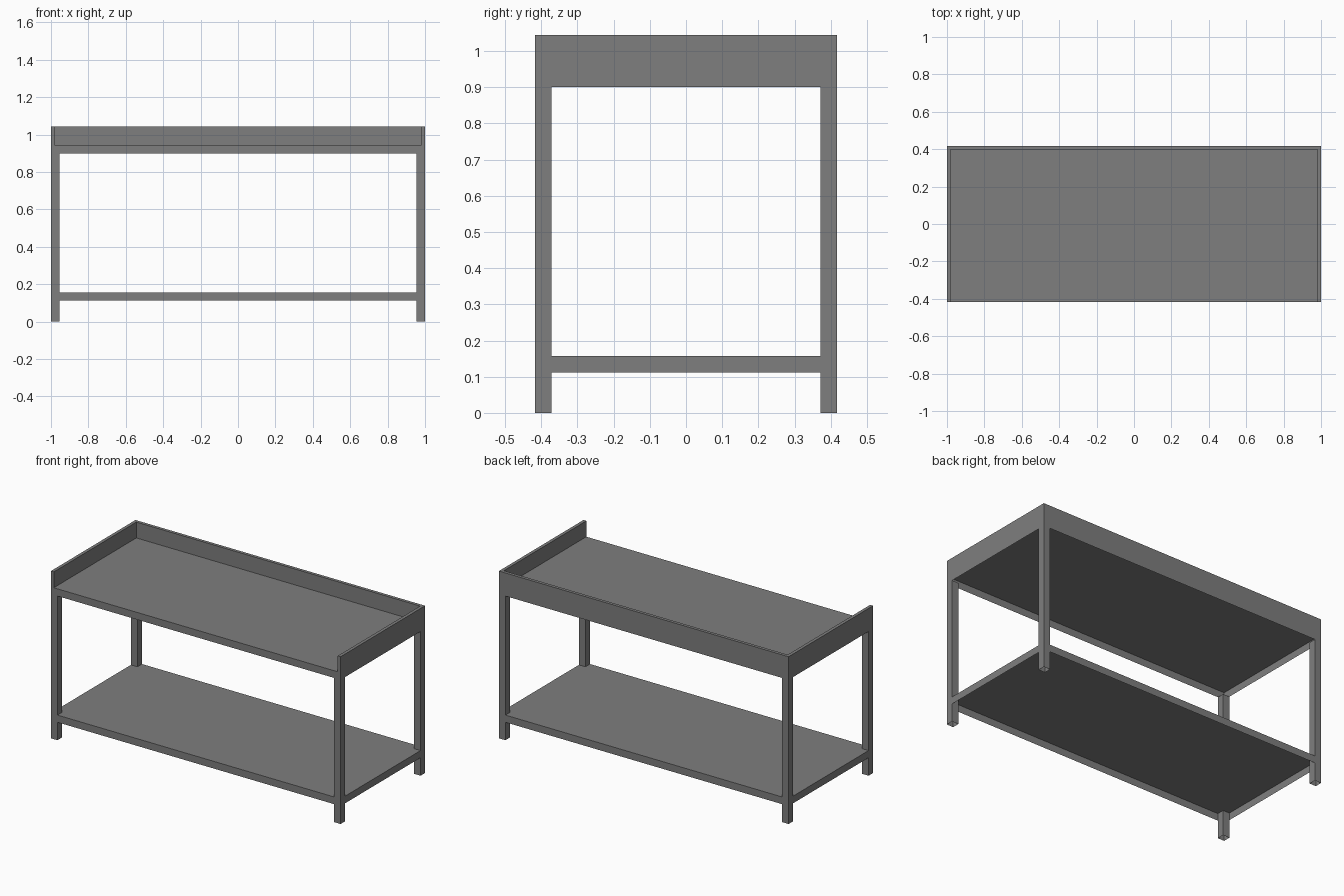
import bpy, bmesh

if "Cube" in bpy.data.objects:
    bpy.data.objects.remove(bpy.data.objects["Cube"])

X, Y = 1.0, 0.417      # half length, half depth
LEG = 0.045            # leg width and board height
RIM = 0.02             # upstand thickness
SHELF_Z, TOP_Z, RIM_Z = 0.112, 0.9, 1.044

# Dark grey steel
steel = bpy.data.materials.new("dark_steel")
steel.diffuse_color = (0.21, 0.21, 0.21, 1)
steel.use_nodes = True
steel.node_tree.nodes["Principled BSDF"].inputs["Base Color"].default_value = steel.diffuse_color


def extrude_outline(name, points, z0, z1):
    """Flat outline pulled upward, left open underneath like folded sheet."""
    bm = bmesh.new()
    base = bm.faces.new([bm.verts.new((x, y, z0)) for x, y in points])
    base.normal_update()
    res = bmesh.ops.extrude_face_region(bm, geom=[base], use_keep_orig=True)
    top = [v for v in res["geom"] if isinstance(v, bmesh.types.BMVert)]
    bmesh.ops.translate(bm, verts=top, vec=(0, 0, z1 - z0))
    bmesh.ops.recalc_face_normals(bm, faces=bm.faces)
    low = [f for f in bm.faces if all(abs(v.co.z - z0) < 1e-5 for v in f.verts)]
    bmesh.ops.delete(bm, geom=low, context='FACES_ONLY')
    mesh = bpy.data.meshes.new(name)
    bm.to_mesh(mesh)
    bm.free()
    mesh.materials.append(steel)
    obj = bpy.data.objects.new(name, mesh)
    bpy.context.collection.objects.link(obj)
    return obj


def rect(x0, x1, y0, y1):
    return [(x0, y0), (x1, y0), (x1, y1), (x0, y1)]


# Four square tube legs
for side, sx in (("left", -1), ("right", 1)):
    for end, sy in (("front", -1), ("back", 1)):
        xs = sorted((sx * X, sx * (X - LEG)))
        ys = sorted((sy * Y, sy * (Y - LEG)))
        extrude_outline(f"{end}_{side}_leg", rect(*xs, *ys), 0, TOP_Z)

# Lower shelf and worktop, folded down at the edges
extrude_outline("lower_shelf", rect(-X, X, -Y, Y), SHELF_Z, SHELF_Z + LEG)
extrude_outline("worktop", rect(-X, X, -Y, Y), TOP_Z, TOP_Z + LEG)

# U-shaped upstand around the back and both ends
extrude_outline("upstand", [
    (-X, -Y), (-X + RIM, -Y), (-X + RIM, Y - RIM), (X - RIM, Y - RIM),
    (X - RIM, -Y), (X, -Y), (X, Y), (-X, Y)], TOP_Z + LEG, RIM_Z)
